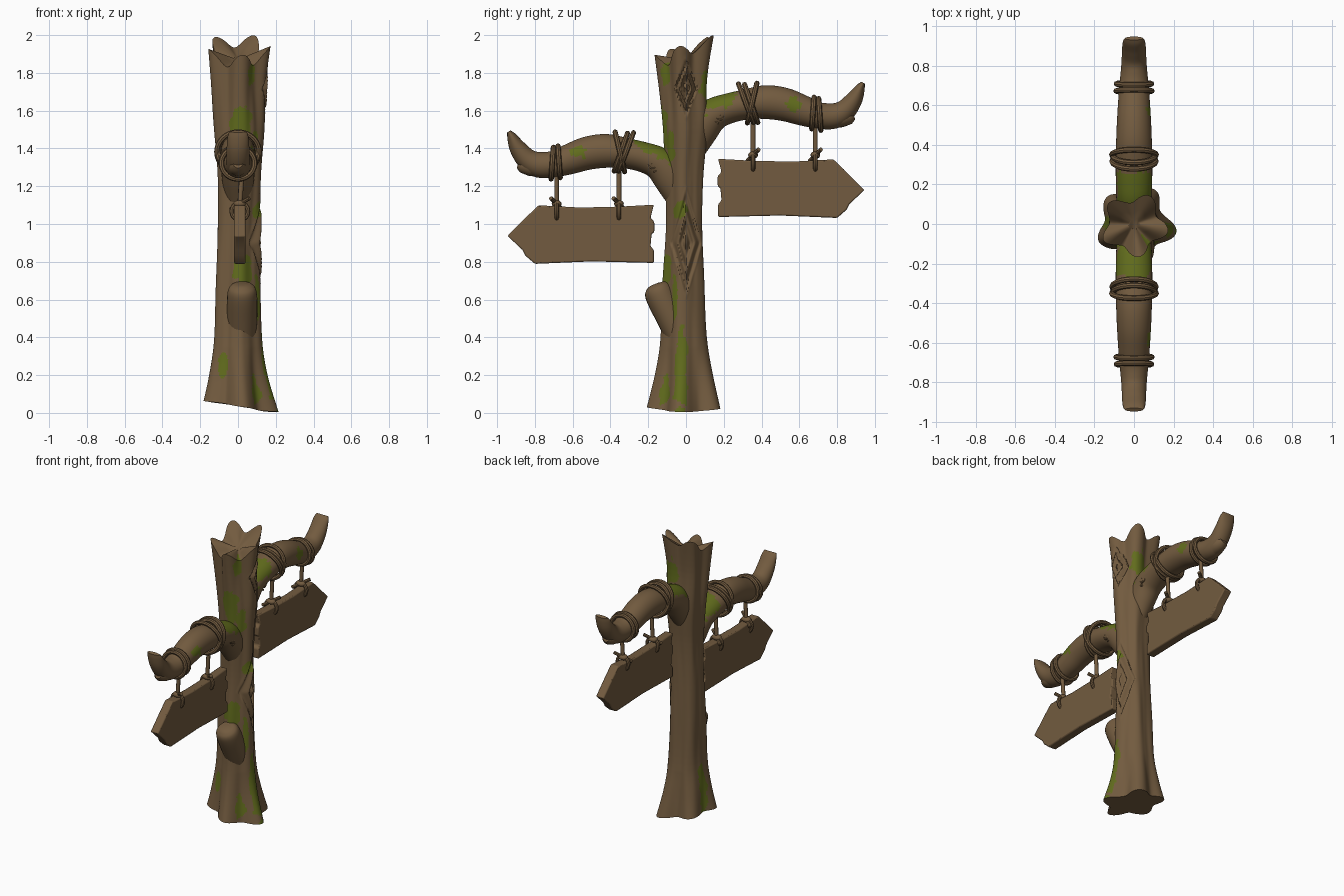
import bpy, bmesh, math
from mathutils import Vector, noise

if "Cube" in bpy.data.objects:
    bpy.data.objects.remove(bpy.data.objects["Cube"])


def material(name, rgb):
    m = bpy.data.materials.new(name)
    m.use_nodes = True
    m.diffuse_color = (*rgb, 1)
    m.node_tree.nodes["Principled BSDF"].inputs["Base Color"].default_value = (*rgb, 1)
    return m


WOOD = material("brown wood", (0.17, 0.105, 0.05))
MOSS = material("green moss", (0.12, 0.15, 0.012))


def finish(name, bm, moss_rule=None, angle=40):
    bmesh.ops.recalc_face_normals(bm, faces=bm.faces)
    if moss_rule:
        for f in bm.faces:
            f.material_index = int(moss_rule(f.calc_center_median(), f.normal))
    me = bpy.data.meshes.new(name)
    bm.to_mesh(me)
    bm.free()
    me.materials.append(WOOD)
    me.materials.append(MOSS)
    ob = bpy.data.objects.new(name, me)
    bpy.context.collection.objects.link(ob)
    bpy.ops.object.select_all(action="DESELECT")
    ob.select_set(True)
    bpy.context.view_layer.objects.active = ob
    bpy.ops.object.shade_smooth_by_angle(angle=math.radians(angle))
    return ob


def skin(bm, rings, closed=False):
    """Bridge rings of points into a surface, capping the ends if open."""
    rows = [[bm.verts.new(p) for p in r] for r in rings]
    n = len(rows[0])
    pairs = list(zip(rows, rows[1:])) + ([(rows[-1], rows[0])] if closed else [])
    for a, b in pairs:
        for i in range(n):
            j = (i + 1) % n
            bm.faces.new((a[i], a[j], b[j], b[i]))
    if not closed:
        bm.faces.new(rows[0])
        bm.faces.new(rows[-1])


def sweep(name, path, ref, sides=10, closed=False, moss_rule=None):
    """Elliptical tube; path rows are (point, radius along ref, other radius)."""
    bm, rings, n = bmesh.new(), [], len(path)
    for i, (p, ra, rb) in enumerate(path):
        nxt = path[(i + 1) % n] if closed else path[min(i + 1, n - 1)]
        prv = path[i - 1] if closed else path[max(i - 1, 0)]
        t = (nxt[0] - prv[0]).normalized()
        u = (ref - t * ref.dot(t)).normalized()
        v = t.cross(u)
        rings.append([p + u * ra * math.cos(a) + v * rb * math.sin(a)
                      for a in (math.tau * k / sides for k in range(sides))])
    skin(bm, rings, closed)
    return finish(name, bm, moss_rule)


def smooth_rows(rows, steps=6):
    """Catmull-Rom refinement of a table of numbers."""
    out = []
    for i in range(len(rows) - 1):
        a, b, c, d = (rows[max(0, min(len(rows) - 1, i + k))] for k in (-1, 0, 1, 2))
        for s in range(steps):
            t = s / steps
            out.append([q + .5 * t * (r - p + t * (2*p - 5*q + 4*r - w + t * (3*(q - r) + w - p)))
                        for p, q, r, w in zip(a, b, c, d)])
    return out + [list(rows[-1])]


X, Y = Vector((1, 0, 0)), Vector((0, 1, 0))

# Trunk: height, then x and y extents
PROFILE = smooth_rows([
    (0, -.2, .2, -.2, .19), (.2, -.16, .15, -.155, .145), (.4, -.13, .125, -.13, .115),
    (.7, -.12, .115, -.12, .1), (1, -.11, .11, -.105, .09), (1.25, -.11, .12, -.11, .095),
    (1.5, -.13, .14, -.12, .115), (1.75, -.145, .14, -.14, .115), (2, -.165, .17, -.17, .15)])
# Moss patches: angle, height, half width in degrees, half height
PATCHES = [(-10, .22, 13, .24), (-50, .12, 13, .08), (-125, .25, 11, .07), (-30, .6, 9, .13),
           (-75, .76, 26, .09), (-15, 1.07, 20, .05), (-80, 1.52, 28, .11), (-45, 1.4, 16, .1),
           (70, 1.73, 28, .1), (-55, 1.8, 12, .07), (175, .2, 13, .18)]


def trunk_moss(c, normal):
    ang = math.degrees(math.atan2(c.y, c.x))
    wobble = .5 * noise.noise(c * 18) + .25 * noise.noise(c * 45)
    return any(math.hypot(((ang - a + 180) % 360 - 180) / w, (c.z - z) / h) < .95 + wobble
               for a, z, w, h in PATCHES)


def trunk_point(th, u):
    lobe = math.cos(5 * (th + .17))
    low = .035 - .03 * math.cos(th)
    high = 1.915 + .055 * math.sin(th) + .035 * lobe
    z = low + (high - low) * u
    k = next((i for i, r in enumerate(PROFILE) if r[0] > z), len(PROFILE) - 1)
    a, b = PROFILE[k - 1], PROFILE[k]
    f = (z - a[0]) / (b[0] - a[0])
    x0, x1, y0, y1 = (p + (q - p) * f for p, q in zip(a[1:], b[1:]))
    amp = .06 + .1 * max(0, 1 - z / .35) + .09 * max(0, (z - 1.5) / .5)
    s = 1 + amp * (lobe - .5)
    s += .04 * noise.noise((math.cos(th) * 3, math.sin(th) * 3, z * 2.5))
    p = Vector(((x0 + x1) / 2 + math.cos(th) * (x1 - x0) / 2 * s,
                (y0 + y1) / 2 + math.sin(th) * (y1 - y0) / 2 * s, z))
    # carved nested diamonds in the bark of the left side
    for zc, w, h in ((.9, .075, .25), (1.72, .055, .14)):
        d = abs(p.y) / w + abs(z - zc) / h
        if p.x > 0 and d < 1.25:
            p.x += .012 * math.cos(d * math.tau * 1.6) * min(1, (1.25 - d) * 4)
    return p


SIDES, ROWS = 112, 180
angles = [math.tau * i / SIDES for i in range(SIDES)]
rings = [[trunk_point(a, r / ROWS) for a in angles] for r in range(ROWS + 1)]
hollow = Vector((0, 0, 1.9))
for s in (.8, .5, .2):
    rings.append([hollow + (p - hollow) * s - Vector((0, 0, .03 * (1 - s))) for p in rings[ROWS]])
bm = bmesh.new()
skin(bm, rings)
finish("trunk", bm, trunk_moss, 50)

# Broken branch stub on the front
STUB = smooth_rows([(-.03, .4, .075), (-.08, .51, .08), (-.13, .61, .08), (-.152, .655, .072),
                    (-.162, .675, .05), (-.165, .682, .02)])
sweep("branch_stub", [(Vector((.022, y, z)), r, r) for y, z, r in STUB], X, 24)

# Arm path: distance from trunk, height, half height, half width
ARM = smooth_rows([
    (0, 1.4, .1, .07), (.07, 1.5, .1, .085), (.14, 1.575, .088, .09), (.22, 1.61, .08, .092),
    (.32, 1.633, .08, .092), (.42, 1.645, .089, .09), (.52, 1.633, .088, .086),
    (.62, 1.6, .08, .08), (.7, 1.575, .07, .074), (.78, 1.572, .068, .066),
    (.84, 1.6, .058, .062), (.89, 1.66, .045, .06), (.922, 1.72, .026, .055), (.938, 1.748, .01, .045)])
TWIG = [(.76, 1.565, .06), (.83, 1.565, .052), (.87, 1.572, .042), (.888, 1.578, .025)]
# Right-hand half of the plank: distance and height
PLANK = [(.17, 1.345), (.35, 1.335), (.56, 1.33), (.78, 1.342), (.835, 1.29), (.945, 1.18),
         (.865, 1.105), (.85, 1.075), (.8, 1.032), (.5, 1.045), (.17, 1.037), (.17, 1.105),
         (.188, 1.125), (.182, 1.19), (.168, 1.2), (.168, 1.255), (.188, 1.275)]


def loop(name, y, z, a, b, tilt, x=0, r=.014):
    pts = [(Vector((x + a * math.cos(t), y + tilt * math.sin(t), z + b * math.sin(t))), r, r)
           for t in (math.tau * k / 40 for k in range(40))]
    sweep(name, pts, Y, 8, True)


def arm_side(label, s, dz):
    def at(x, d, z):
        return Vector((x, s * d, z + dz))

    def arm_moss(c, normal):
        d = abs(c.y)
        wobble = .5 * noise.noise(c * 20) + .3 * noise.noise(c * 45)
        collar = normal.z > .35 + wobble and d < .26 + .08 * wobble
        spot = math.hypot((d - .57) / .045, (c.z - dz - 1.64) / .04) < .9 + wobble and c.x > 0
        return collar or spot

    sweep(label + "_arm", [(at(0, d, z), rx, rz) for d, z, rz, rx in ARM], X, 40, moss_rule=arm_moss)
    sweep(label + "_twig", [(at(0, d, z), r, r) for d, z, r in TWIG], X, 20)

    # Spiral knot in the bark
    spiral = []
    for k in range(40):
        t, r = k * .28, .008 + .0008 * k
        spiral.append((at(.086 - r * .25, .175 + r * math.cos(t), 1.575 + r * 1.1 * math.sin(t)), .006, .006))
    sweep(label + "_bark_spiral", spiral, X, 6)

    # Arrow plank
    bm = bmesh.new()
    face = bm.faces.new([bm.verts.new(at(-.02, d, z + (.015 if s < 0 else 0))) for d, z in PLANK])
    ext = bmesh.ops.extrude_face_region(bm, geom=[face])["geom"]
    bmesh.ops.translate(bm, vec=X * .06, verts=[v for v in ext if isinstance(v, bmesh.types.BMVert)])
    plank = finish(label + "_arrow_plank", bm)
    bev = plank.modifiers.new("soft edges", "BEVEL")
    bev.width, bev.segments = .007, 2

    # Rope coils around the arm
    coils = [(.318, 1.638, .11, .103, -.04), (.345, 1.638, .106, .1, -.035), (.35, 1.64, .112, .105, .025),
             (.672, 1.587, .09, .084, .006), (.708, 1.58, .088, .084, -.006)]
    for i, (d, z, a, b, tilt) in enumerate(coils):
        loop(f"{label}_coil_{i}", s * d, z + dz, a, b, s * tilt)

    # Hanging ropes, knots and loops through the plank
    for i, (d, top) in enumerate(((.355, 1.55), (.685, 1.51))):
        sweep(f"{label}_hanger_{i}", [(at(.02, d, top), .013, .013), (at(.01, d, 1.36), .013, .013)], X, 10)
        loop(f"{label}_plank_loop_{i}", s * d, 1.325 + dz, .043, .045, 0, .01, .012)
        bm = bmesh.new()
        bmesh.ops.create_uvsphere(bm, u_segments=14, v_segments=8, radius=1)
        for v in bm.verts:
            v.co = at(.01 + v.co.x * .035, d + v.co.y * .026, 1.365 + v.co.z * .02)
        finish(f"{label}_knot_{i}", bm)
        for k in (-1, 1):
            sweep(f"{label}_rope_end_{i}_{k}", [(at(.01, d, 1.365), .011, .011),
                  (at(.01 + k * .05, d + k * .03, 1.365 + .03 * k), .011, .011)], Y, 8)


arm_side("back", 1, 0)
arm_side("front", -1, -.258)
